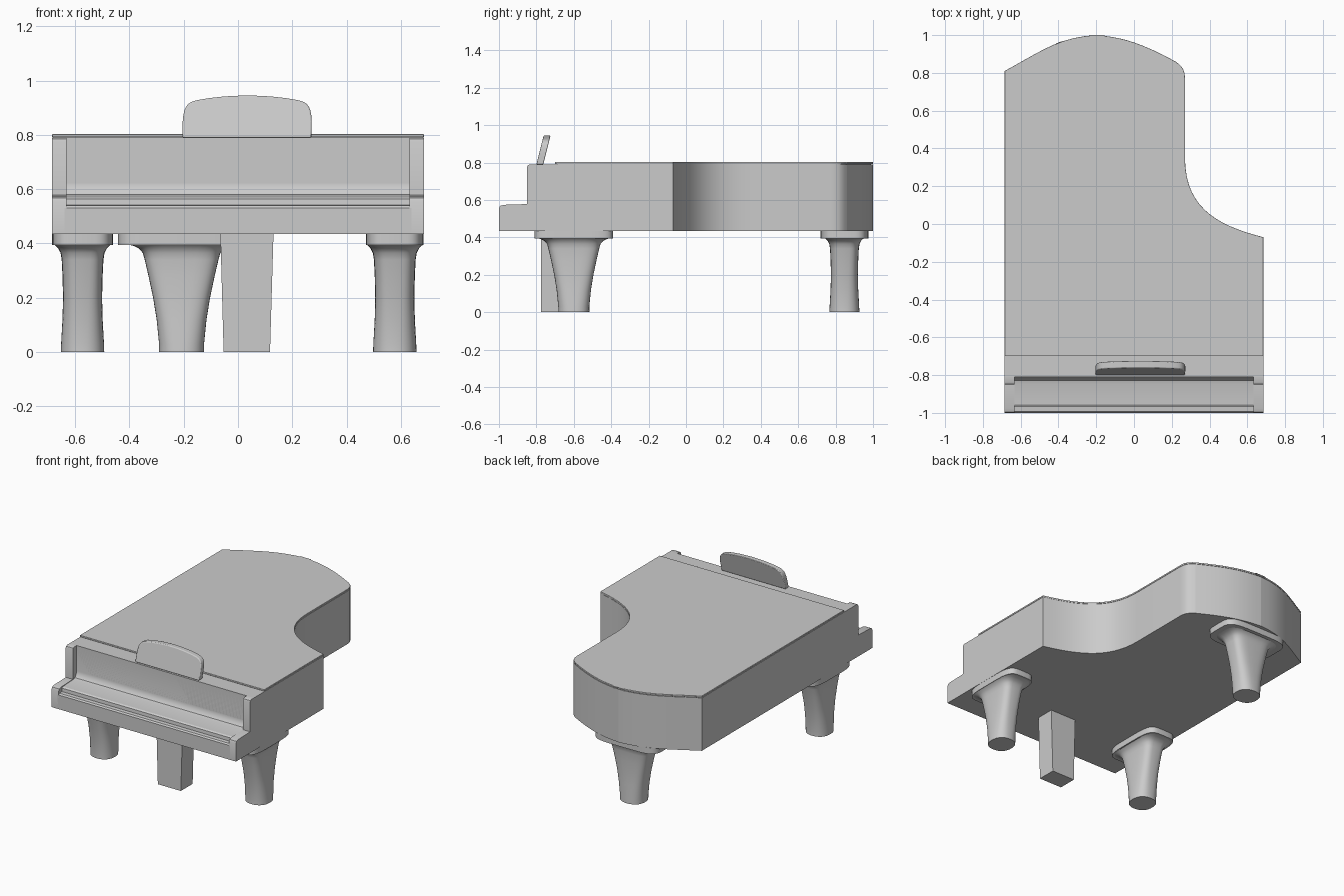
import bpy, bmesh, math
from mathutils import Vector
from mathutils.geometry import interpolate_bezier

if "Cube" in bpy.data.objects:
    bpy.data.objects.remove(bpy.data.objects["Cube"])

GREY = (0.6, 0.6, 0.6, 1)
grey = bpy.data.materials.new("plain grey")
grey.use_nodes = True
grey.diffuse_color = GREY
grey.node_tree.nodes["Principled BSDF"].inputs["Base Color"].default_value = GREY


def loft(name, rings, bevel=0):
    """Skin a stack of equal-length rings and cap both ends."""
    bm = bmesh.new()
    loops = [[bm.verts.new(p) for p in ring] for ring in rings]
    n = len(loops[0])
    for a, b in zip(loops, loops[1:]):
        for i in range(n):
            j = (i + 1) % n
            bm.faces.new((a[i], a[j], b[j], b[i]))
    bm.faces.new(loops[0][::-1])
    bm.faces.new(loops[-1])
    bmesh.ops.recalc_face_normals(bm, faces=bm.faces)
    mesh = bpy.data.meshes.new(name)
    bm.to_mesh(mesh)
    bm.free()
    mesh.materials.append(grey)
    obj = bpy.data.objects.new(name, mesh)
    bpy.context.collection.objects.link(obj)
    bpy.ops.object.select_all(action='DESELECT')
    obj.select_set(True)
    bpy.context.view_layer.objects.active = obj
    bpy.ops.object.shade_smooth_by_angle(angle=math.radians(30))
    if bevel:
        mod = obj.modifiers.new("Bevel", 'BEVEL')
        mod.width, mod.segments = bevel, 3
        mod.limit_method, mod.angle_limit = 'ANGLE', math.radians(40)
    return obj


def slab(name, outline, z0, z1, bevel=0):
    return loft(name, [[(x, y, z) for x, y in outline] for z in (z0, z1)], bevel)


def side_profile(name, profile, x0, x1, bevel=0):
    return loft(name, [[(x, y, z) for y, z in profile] for x in (x0, x1)], bevel)


def bezier(a, b, c, d, n=10):
    pts = interpolate_bezier(*[Vector((*p, 0)) for p in (a, b, c, d)], n)
    return [(p.x, p.y) for p in pts]


def oval(cx, cy, z, rx, ry, power=2, n=40):
    """Superellipse ring; higher power is boxier."""
    ring = []
    for i in range(n):
        t = math.tau * i / n
        c, s = math.cos(t), math.sin(t)
        ring.append((cx + rx * math.copysign(abs(c) ** (2 / power), c),
                     cy + ry * math.copysign(abs(s) ** (2 / power), s), z))
    return ring


# Curved case outline: bent side, then rounded tail
W = 0.685
curve = bezier((W, -.07), (.45, -.01), (.27, .08), (.27, .35), 16)
curve += bezier((.27, .77), (.27, .82), (.25, .84), (.22, .86), 6)
curve += bezier((.22, .86), (.02, .97), (-.08, .99), (-.2, 1))
curve += bezier((-.2, 1), (-.4, .99), (-.5, .91), (-W, .81))
outline = [p for i, p in enumerate(curve) if i == 0 or p != curve[i - 1]]

slab("case", outline + [(-W, -.81), (W, -.81)], .435, .79)
slab("lid", outline + [(-W, -.70), (W, -.70)], .792, .803, .004)
slab("lid_gap", [(x * .99, y * .99) for x, y in outline] + [(-.68, -.69), (.68, -.69)], .78, .795)

# Key bed with closed key cover between two cheek arms
side_profile("key_cover", [
    (-.80, .435), (-1, .435), (-1, .53), (-.992, .539), (-.967, .541), (-.965, .563),
    (-.955, .57), (-.85, .575), (-.828, .581), (-.815, .596), (-.81, .62), (-.81, .79),
    (-.80, .79)], -.64, .64)
for side, name in ((1, "left_arm"), (-1, "right_arm")):
    side_profile(name, [
        (-.80, .435), (-1, .435), (-1, .555), (-.994, .568), (-.975, .574), (-.85, .578),
        (-.85, .775), (-.846, .785), (-.835, .79), (-.80, .79)], side * .632, side * W)

# Music stand, leaning back
stand = bezier((.27, .79), (.275, .9), (.27, .92), (.21, .93))
stand += bezier((.21, .93), (.1, .95), (-.03, .95), (-.14, .93))[1:]
stand += bezier((-.14, .93), (-.2, .92), (-.205, .9), (-.205, .79))[1:]
loft("music_stand", [[(x, y + (z - .79) * .25, z) for x, z in stand]
                     for y in (-.80, -.763)], .005)

# Legs: flared ovals, long radius first, with a flat mounting plate
LEG = [(0, .083, .080), (.03, .083, .079), (.12, .092, .074), (.2, .105, .072),
       (.28, .122, .074), (.34, .136, .077), (.365, .143, .081), (.382, .158, .09),
       (.392, .18, .1), (.396, .2, .105)]


def leg(name, cx, cy, along_x, plate_long, plate_short):
    def ring(z, long, short, power):
        rx, ry = (long, short) if along_x else (short, long)
        return oval(cx, cy, z, rx, ry, power)
    loft(name, [ring(z, a, b, 2.3 + 4 * z) for z, a, b in LEG])
    loft(name + "_plate", [ring(z, plate_long, plate_short, 4.5) for z in (.395, .437)])


leg("front_left_leg", .578, -.60, False, .21, .106)
leg("front_right_leg", -.573, -.60, False, .21, .112)
leg("back_leg", -.208, .847, True, .235, .128)

# Pedal box, slightly narrower at the floor
loft("pedal_box", [[(x0, -.775, z), (x1, -.775, z), (x1, -.65, z), (x0, -.65, z)]
                   for z, x0, x1 in ((0, -.053, .118), (.44, -.065, .131))])
